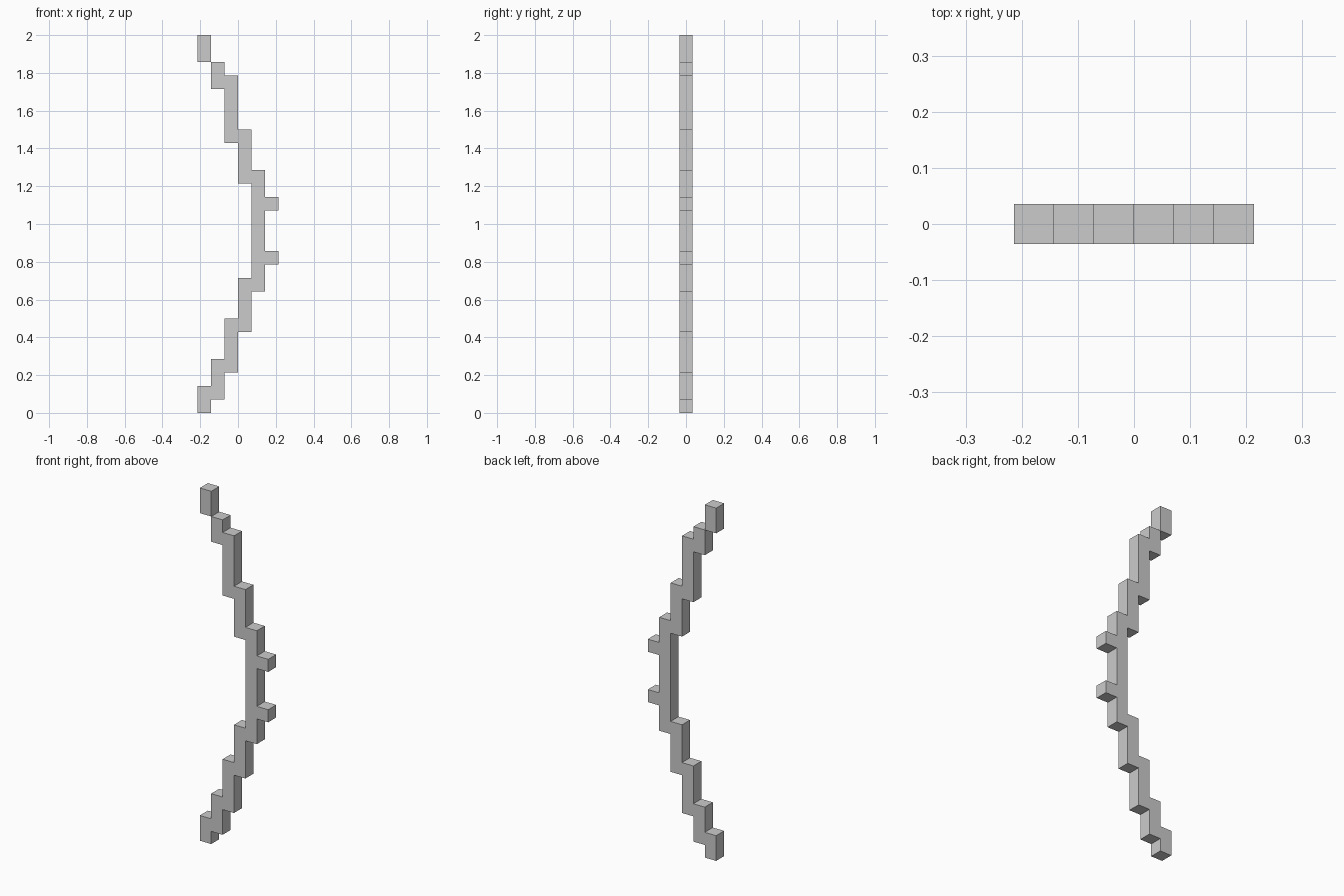
import bpy, bmesh

if "Cube" in bpy.data.objects:
    bpy.data.objects.remove(bpy.data.objects["Cube"])

U = 2 / 28  # one block of the stepped bow

# Vertical runs of blocks: column -> (bottom, top) spans in block units
RUNS = {
    0: [(0, 2), (26, 28)],    # limb tips
    1: [(1, 4), (24, 26)],
    2: [(3, 7), (20, 25)],
    3: [(6, 10), (17, 21)],
    4: [(9, 18)],             # grip
    5: [(11, 12), (15, 16)],  # grip studs
}

# Flat stepped silhouette in the XZ plane, facing -y
bm = bmesh.new()
for col, spans in RUNS.items():
    for low, high in spans:
        for row in range(low, high):
            corners = [(col, row), (col + 1, row), (col + 1, row + 1), (col, row + 1)]
            bm.faces.new([bm.verts.new(((x - 3) * U, 0, z * U)) for x, z in corners])
bmesh.ops.remove_doubles(bm, verts=bm.verts[:], dist=1e-4)

# Merge the blocks into clean flat faces
bmesh.ops.dissolve_limit(bm, angle_limit=0.01, verts=bm.verts[:], edges=bm.edges[:])

mesh = bpy.data.meshes.new("bow_stave")
bm.to_mesh(mesh)
bm.free()
bow = bpy.data.objects.new("bow_stave", mesh)
bpy.context.collection.objects.link(bow)

# One block of depth, centred on y = 0
solid = bow.modifiers.new("depth", 'SOLIDIFY')
solid.thickness = U
solid.offset = 0
